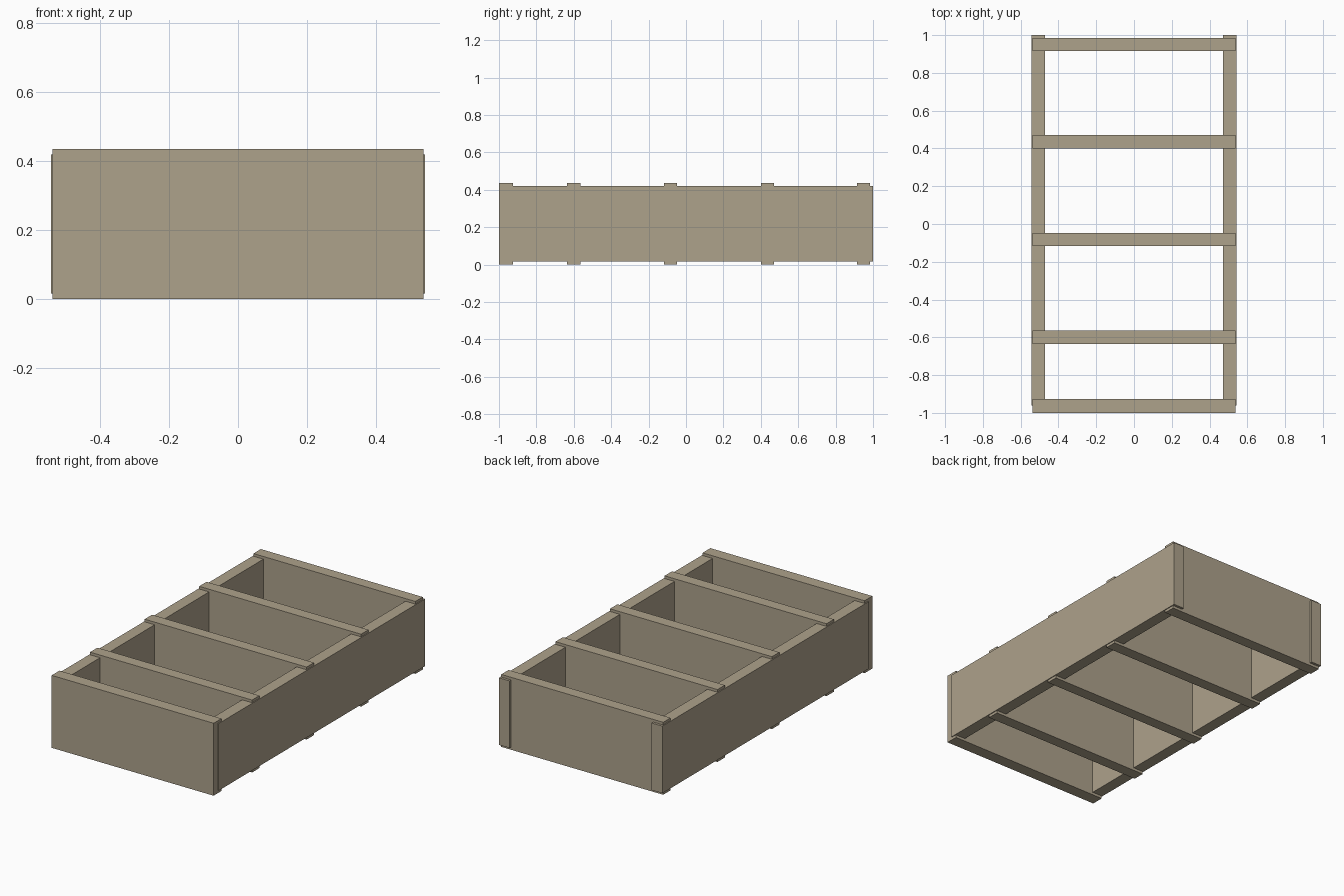
import bpy

# Remove the default cube
cube = bpy.data.objects.get("Cube")
if cube:
    bpy.data.objects.remove(cube, do_unlink=True)

# Single pale timber colour
wood = bpy.data.materials.new("pale_wood")
wood.use_nodes = True
colour = (0.42, 0.36, 0.26, 1)
wood.diffuse_color = colour
wood.node_tree.nodes["Principled BSDF"].inputs["Base Color"].default_value = colour


def board(name, low, high):
    """Box between two opposite corners."""
    centre = [(a + b) / 2 for a, b in zip(low, high)]
    bpy.ops.mesh.primitive_cube_add(size=1, location=centre)
    obj = bpy.context.object
    obj.name = name
    obj.scale = [b - a for a, b in zip(low, high)]
    bpy.ops.object.transform_apply(location=False, rotation=False, scale=True)
    obj.data.materials.append(wood)
    return obj


HEIGHT = 0.435
THICK = 0.07

# Long side boards, slightly shorter than the cross boards
for name, side in (("left_side_board", 1), ("right_side_board", -1)):
    inner, outer = sorted((side * 0.472, side * 0.543))
    board(name, (inner, -0.96, 0.016), (outer, 1.0, 0.419))

# Full-height cross boards: front end, three dividers, back end
crosses = {
    "front_board": -0.963,
    "front_divider": -0.6,
    "middle_divider": -0.082,
    "rear_divider": 0.435,
    "back_board": 0.95,
}
for name, y in crosses.items():
    half = THICK / 2 + (0.002 if name == "front_board" else 0)
    board(name, (-0.538, y - half, 0), (0.538, y + half, HEIGHT))
